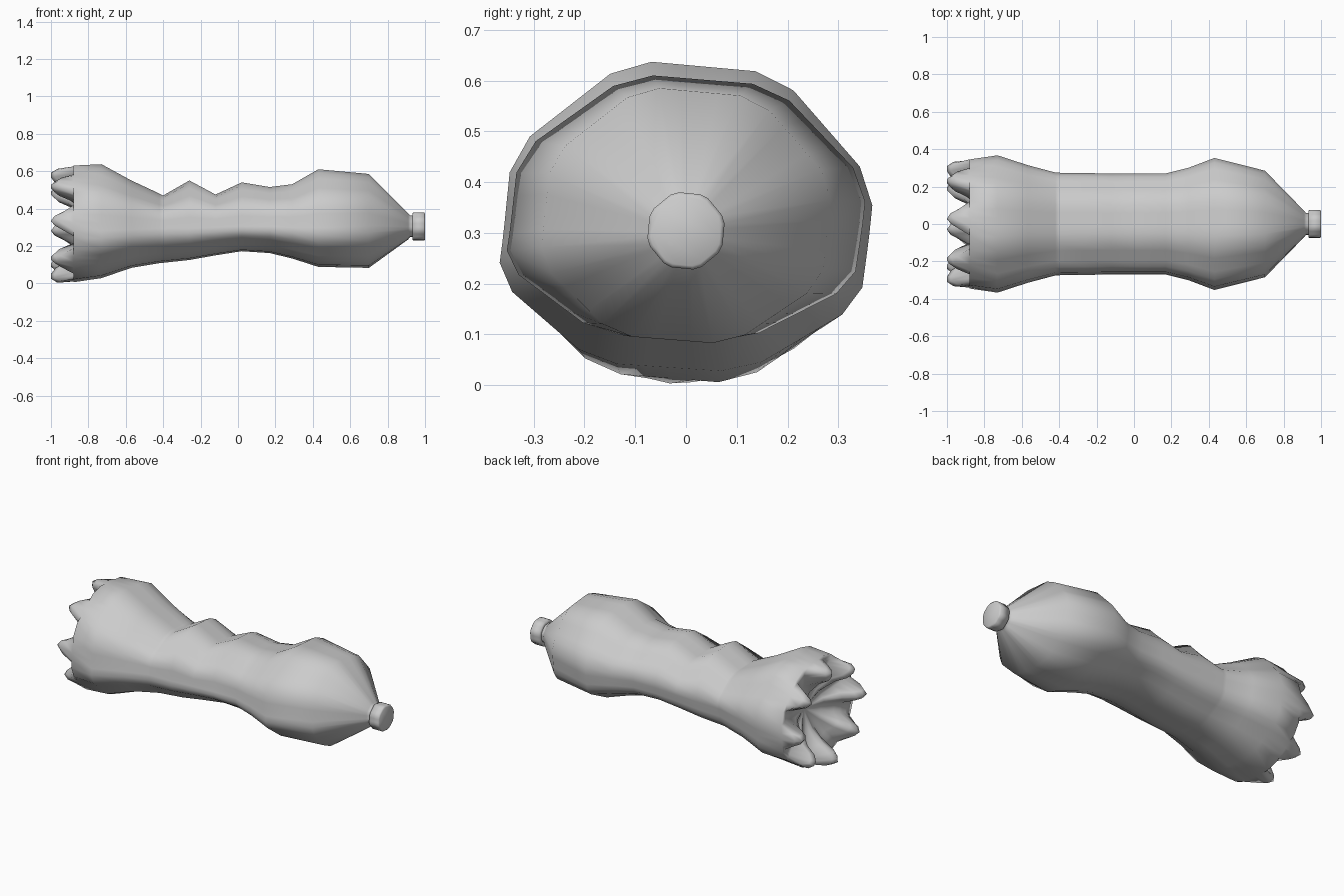
import bpy, bmesh, math

if "Cube" in bpy.data.objects:
    bpy.data.objects.remove(bpy.data.objects["Cube"], do_unlink=True)

grey = bpy.data.materials.new("plain grey")
grey.use_nodes = True
colour = (0.6, 0.6, 0.6, 1)
grey.diffuse_color = colour
grey.node_tree.nodes["Principled BSDF"].inputs["Base Color"].default_value = colour

TURN = 17          # twist of the octagon about the long axis
BEVEL = 6.5        # half angle of each softened corner
OFFSETS = (-BEVEL, BEVEL, 15, 22.5, 30)


def section(pinch=1.0):
    """Bevelled octagon in unit size; returns (kind, y, z) for each column."""
    points = []
    for corner in range(8):
        for kind, off in enumerate(OFFSETS):
            r = 1.0
            if kind > 1:
                r = math.cos(math.radians(22.5 - BEVEL)) / math.cos(math.radians(off - 22.5))
                off = 22.5 + (off - 22.5) * pinch
            a = math.radians(TURN + corner * 45 + off)
            points.append((kind, r * math.cos(a) / 0.983, r * math.sin(a) / 0.983))
    return points


def skin(name, rings, sharp):
    """Bridge rings of points into a closed surface with capped ends."""
    bm = bmesh.new()
    loops = [[bm.verts.new(p) for p in ring] for ring in rings]
    n = len(loops[0])
    for a, b in zip(loops, loops[1:]):
        for i in range(n):
            j = (i + 1) % n
            bm.faces.new((a[i], a[j], b[j], b[i]))
    bm.faces.new(loops[0])
    bm.faces.new(loops[-1])
    bmesh.ops.recalc_face_normals(bm, faces=bm.faces)
    mesh = bpy.data.meshes.new(name)
    bm.to_mesh(mesh)
    bm.free()
    mesh.materials.append(grey)
    ob = bpy.data.objects.new(name, mesh)
    bpy.context.collection.objects.link(ob)
    bpy.ops.object.select_all(action='DESELECT')
    ob.select_set(True)
    bpy.context.view_layer.objects.active = ob
    bpy.ops.object.shade_smooth_by_angle(angle=math.radians(sharp))
    return ob


def body_ring(x, bottom, middle, top, half):
    return [(x, half * y, middle + z * ((top - middle) if z > 0 else (middle - bottom)))
            for _, y, z in section()]


# Footed base: pinch, then (x, scale) for valley, flank and foot centre
base = [
    (1.0, (-0.80, 0.08), (-0.80, 0.08), (-0.80, 0.08)),
    (1.0, (-0.82, 0.38), (-0.83, 0.38), (-0.84, 0.38)),
    (1.0, (-0.85, 0.62), (-0.89, 0.62), (-0.91, 0.61)),
    (0.9, (-0.865, 0.74), (-0.955, 0.74), (-0.975, 0.73)),
    (0.7, (-0.87, 0.82), (-0.98, 0.84), (-1.0, 0.84)),
    (0.7, (-0.875, 0.88), (-0.98, 0.91), (-1.0, 0.92)),
    (1.0, (-0.88, 0.93), (-0.945, 0.97), (-0.965, 0.99)),
]
rings = []
for pinch, valley, flank, foot in base:
    ring = []
    for kind, y, z in section(pinch):
        x, s = (valley, valley, flank, foot, flank)[kind]
        ring.append((x, 0.345 * s * y, 0.308 + 0.316 * s * z))
    rings.append(ring)

# Body stations: x, bottom, middle, top, half width
stations = [
    (-0.88, 0.006, 0.295, 0.63, 0.345),
    (-0.73, 0.028, 0.29, 0.637, 0.367),
    (-0.57, 0.083, 0.295, 0.55, 0.315),
    (-0.42, 0.108, 0.30, 0.48, 0.275),
    (-0.40, 0.110, 0.30, 0.47, 0.274),
    (-0.26, 0.125, 0.30, 0.55, 0.272),
    (-0.12, 0.150, 0.305, 0.475, 0.27),
    (0.02, 0.172, 0.31, 0.54, 0.27),
    (0.17, 0.162, 0.31, 0.515, 0.27),
    (0.29, 0.133, 0.305, 0.53, 0.30),
    (0.43, 0.088, 0.305, 0.61, 0.353),
    (0.70, 0.083, 0.315, 0.585, 0.285),
    (0.91, 0.235, 0.305, 0.375, 0.07),
    (0.92, 0.248, 0.305, 0.362, 0.058),
    (0.95, 0.248, 0.305, 0.362, 0.058),
]
rings += [body_ring(*s) for s in stations]
skin("bottle_body", rings, 85)

# Screw cap with a softened rim
cap_profile = [(0.932, 0.06), (0.935, 0.076), (0.994, 0.076), (1.0, 0.069)]
skin("bottle_cap", [body_ring(x, 0.304 - r, 0.304, 0.304 + r, r) for x, r in cap_profile], 85)
